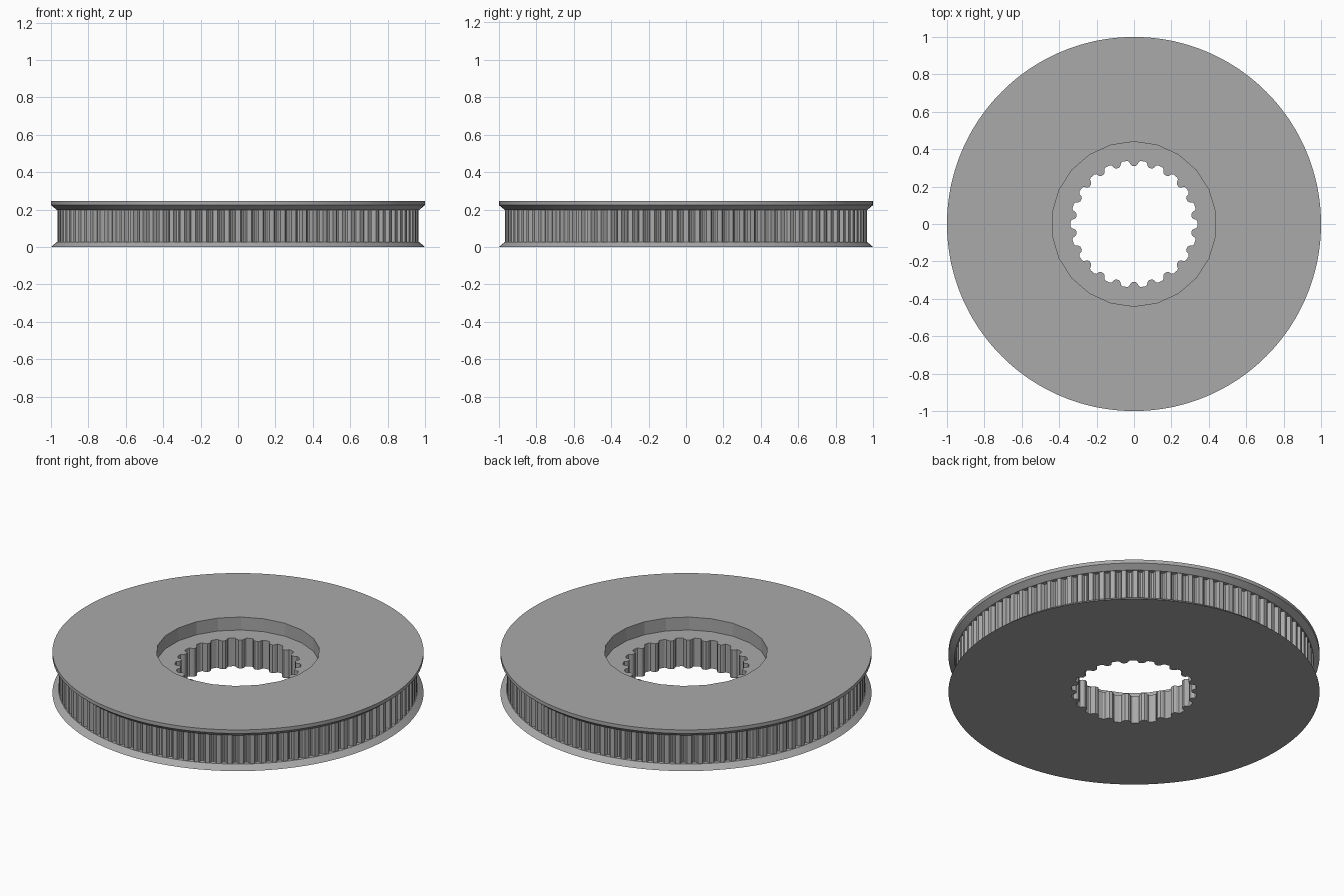
import bpy
import bmesh
from math import sin, cos, pi

cube = bpy.data.objects.get("Cube")
if cube:
    bpy.data.objects.remove(cube)

HEIGHT = 0.245
CHAMFER = 0.027
FLOOR = 0.168
TEETH = 100
SPLINES = 22

grey = bpy.data.materials.new("plain_grey")
grey.use_nodes = True
colour = (0.4, 0.4, 0.4, 1)
grey.diffuse_color = colour
grey.node_tree.nodes["Principled BSDF"].inputs["Base Color"].default_value = colour

bm = bmesh.new()


def loop(points, z):
    """Closed ring of edges from polar points (radius, angle)."""
    verts = [bm.verts.new((r * cos(a), r * sin(a), z)) for r, a in points]
    edges = [bm.edges.new((verts[i - 1], verts[i])) for i in range(len(verts))]
    return verts, edges


def circle(radius, sides):
    return [(radius, pi / 2 + 2 * pi * i / sides) for i in range(sides)]


def scalloped(count, profile):
    """Repeat a (fraction of pitch, radius) profile around the axis."""
    return [(r, pi / 2 + 2 * pi * (i + f) / count)
            for i in range(count) for f, r in profile]


def wall(a, b):
    n = len(a[0])
    for i in range(n):
        bm.faces.new((a[0][i - 1], a[0][i], b[0][i], b[0][i - 1]))


def annulus(a, b):
    bmesh.ops.triangle_fill(bm, edges=a[1] + b[1], use_beauty=True)


# Section outlines
rim = circle(1.0, 200)
neck = circle(0.968, 200)
belt_teeth = scalloped(TEETH, [(-0.2, 0.966), (0.2, 0.966), (0.27, 0.955),
                               (0.36, 0.946), (0.5, 0.943), (0.64, 0.946), (0.73, 0.955)])
spline = scalloped(SPLINES, [(-0.2, 0.319), (-0.1, 0.311), (0.1, 0.311), (0.2, 0.319),
                             (0.27, 0.334), (0.36, 0.339), (0.64, 0.339), (0.73, 0.334)])
recess = circle(0.44, SPLINES)

# Flanges, toothed belt track, recess and splined bore
bottom_rim = loop(rim, 0)
bottom_neck = loop(neck, CHAMFER)
teeth_low = loop(belt_teeth, CHAMFER)
teeth_high = loop(belt_teeth, HEIGHT - 0.047)
top_neck = loop(neck, HEIGHT - 0.047)
top_edge = loop(rim, HEIGHT - 0.021)
top_rim = loop(rim, HEIGHT)
recess_top = loop(recess, HEIGHT)
recess_low = loop(recess, FLOOR)
bore_top = loop(spline, FLOOR)
bore_low = loop(spline, 0)

for a, b in ((bottom_rim, bottom_neck), (teeth_low, teeth_high), (top_neck, top_edge),
             (top_edge, top_rim), (recess_top, recess_low), (bore_top, bore_low)):
    wall(a, b)
for a, b in ((bottom_neck, teeth_low), (teeth_high, top_neck), (top_rim, recess_top),
             (recess_low, bore_top), (bore_low, bottom_rim)):
    annulus(a, b)

bmesh.ops.recalc_face_normals(bm, faces=bm.faces)
mesh = bpy.data.meshes.new("belt_pulley")
bm.to_mesh(mesh)
bm.free()
mesh.materials.append(grey)
pulley = bpy.data.objects.new("belt_pulley", mesh)
bpy.context.collection.objects.link(pulley)
